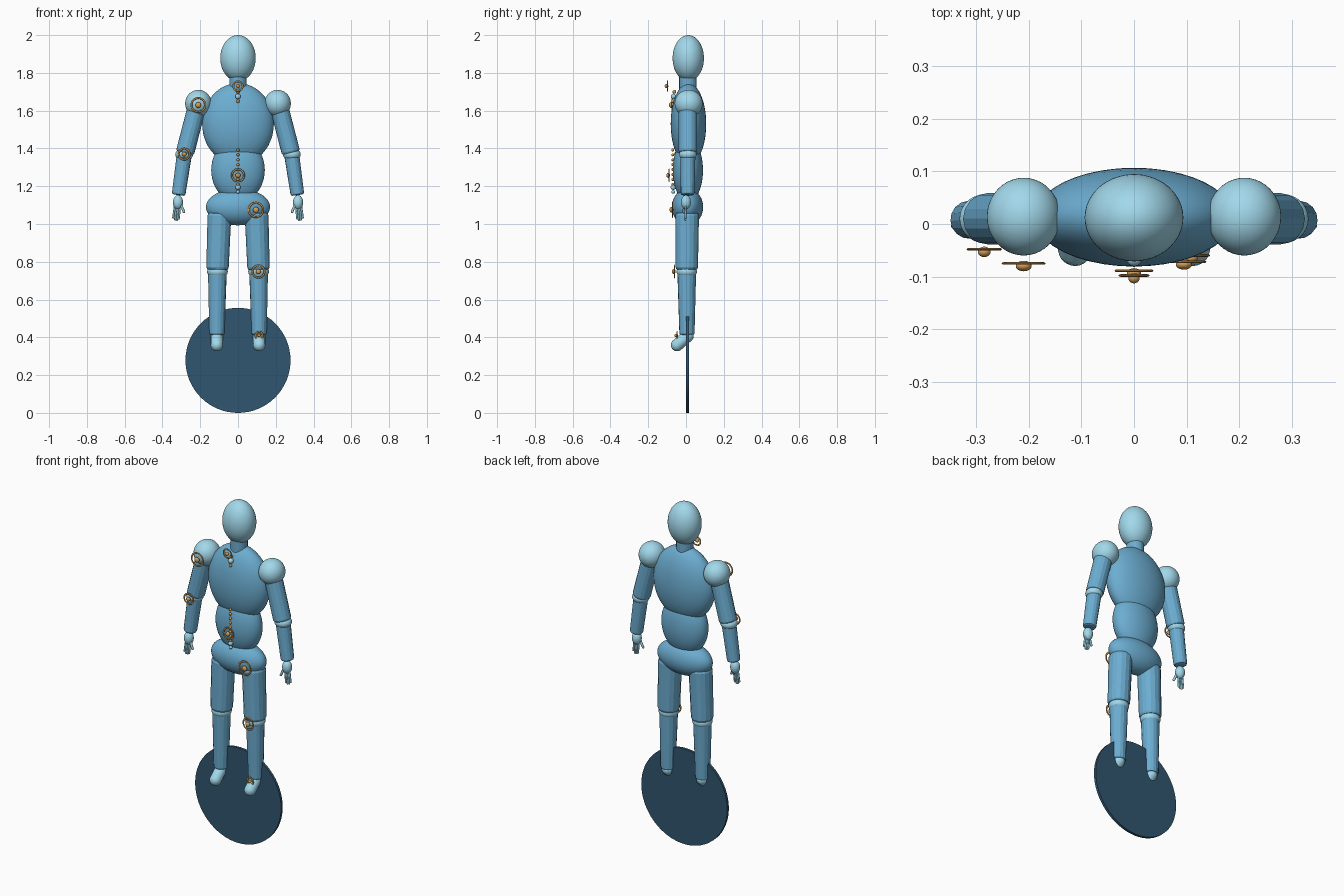
import bpy, bmesh, math
from mathutils import Vector, Matrix

if "Cube" in bpy.data.objects:
    bpy.data.objects.remove(bpy.data.objects["Cube"])


def material(name, rgb):
    m = bpy.data.materials.new(name)
    m.diffuse_color = (*rgb, 1)
    m.use_nodes = True
    m.node_tree.nodes["Principled BSDF"].inputs["Base Color"].default_value = m.diffuse_color
    return m


LIGHT = material("pale_blue", (0.36, 0.69, 0.83))
BLUE = material("mid_blue", (0.15, 0.42, 0.64))
DARK = material("dark_blue", (0.03, 0.09, 0.16))
GOLD = material("gold", (0.65, 0.34, 0.09))


def finish(name, bm, mat, smooth=False):
    mesh = bpy.data.meshes.new(name)
    for f in bm.faces:
        f.smooth = smooth
    bm.to_mesh(mesh)
    bm.free()
    mesh.materials.append(mat)
    ob = bpy.data.objects.new(name, mesh)
    bpy.context.collection.objects.link(ob)
    return ob


def ball(name, loc, size, mat, sub=4):
    bm = bmesh.new()
    bmesh.ops.create_icosphere(bm, subdivisions=sub, radius=1,
                               matrix=Matrix.Translation(loc) @ Matrix.Diagonal((*size, 1)))
    return finish(name, bm, mat, True)


def rod(name, a, b, ra, rb, mat, sides=16, bevel=0.0):
    """Tapered cylinder from a to b, with chamfered rims."""
    a, b = Vector(a), Vector(b)
    d = b - a
    bm = bmesh.new()
    bmesh.ops.create_cone(bm, cap_ends=True, segments=sides, radius1=ra, radius2=rb, depth=d.length)
    if bevel:
        rims = [e for e in bm.edges if any(len(f.verts) > 4 for f in e.link_faces)]
        bmesh.ops.bevel(bm, geom=rims, offset=bevel, segments=2, profile=0.5, affect='EDGES')
    q = d.to_track_quat('Z', 'Y').to_matrix().to_4x4()
    bm.transform(Matrix.Translation((a + b) / 2) @ q)
    return finish(name, bm, mat)


def capsule(name, a, b, r, mat, segs=12):
    """Rod with rounded ends, made by stretching a sphere."""
    a, b = Vector(a), Vector(b)
    d = b - a
    bm = bmesh.new()
    bmesh.ops.create_uvsphere(bm, u_segments=segs, v_segments=9, radius=r)
    for v in bm.verts:
        v.co.z += math.copysign(d.length / 2, v.co.z)
    q = d.to_track_quat('Z', 'Y').to_matrix().to_4x4()
    bm.transform(Matrix.Translation((a + b) / 2) @ q)
    return finish(name, bm, mat, True)


def marker(name, x, y, z, r):
    """Thin ring facing the front with a domed stud in the middle."""
    bpy.ops.mesh.primitive_torus_add(major_radius=r - 0.005, minor_radius=0.005, major_segments=32,
                                     minor_segments=8, location=(x, y, z), rotation=(math.pi / 2, 0, 0))
    ring = bpy.context.object
    ring.name = name + "_ring"
    ring.scale.z = 0.5
    ring.data.materials.append(GOLD)
    bpy.ops.object.shade_smooth_by_angle()
    k = r * 0.36
    ball(name + "_stud", (x, y - 0.005, z), (k, 0.010, k), GOLD, 3)


# Head, neck and torso
ball("head", (0, 0.012, 1.878), (0.094, 0.083, 0.122), LIGHT)
rod("neck", (0, 0.01, 1.69), (0, 0.01, 1.785), 0.046, 0.046, BLUE, 20, 0.008)
ball("chest", (0, 0.013, 1.53), (0.19, 0.094, 0.216), BLUE)
ball("abdomen", (0, 0.01, 1.285), (0.142, 0.08, 0.17), BLUE)
ball("pelvis", (0, 0.008, 1.09), (0.17, 0.083, 0.097), BLUE)

for s, side in ((-1, "right"), (1, "left")):
    # Arm
    ball(side + "_shoulder", (s * 0.21, 0.014, 1.638), (0.07, 0.074, 0.072), LIGHT)
    rod(side + "_upper_arm", (s * 0.215, 0.01, 1.63), (s * 0.281, 0.01, 1.375),
        0.049, 0.049, BLUE, 16, 0.012)
    ball(side + "_elbow", (s * 0.285, 0.01, 1.368), (0.047, 0.046, 0.033), LIGHT)
    rod(side + "_forearm", (s * 0.283, 0.01, 1.375), (s * 0.315, 0.008, 1.153),
        0.040, 0.036, BLUE, 16, 0.010)

    # Hand
    ball(side + "_palm", (s * 0.318, 0.0, 1.115), (0.027, 0.026, 0.038), LIGHT, 3)
    for i, tip in enumerate((1.028, 1.022, 1.023, 1.034)):
        x = 0.307 + i * 0.009
        capsule(f"{side}_finger_{i + 1}", (s * x, -0.002, 1.10),
                (s * (x + 0.006 + i * 0.001), -0.004, tip), 0.0055, LIGHT, 8)
    capsule(side + "_thumb", (s * 0.303, -0.008, 1.105), (s * 0.286, -0.012, 1.064), 0.007, LIGHT, 8)

    # Leg
    rod(side + "_thigh", (s * 0.098, 0.006, 1.06), (s * 0.109, 0.004, 0.755),
        0.064, 0.060, BLUE, 16, 0.016)
    ball(side + "_knee", (s * 0.109, 0.004, 0.748), (0.055, 0.054, 0.038), LIGHT)
    rod(side + "_shin", (s * 0.109, 0.004, 0.755), (s * 0.112, 0.005, 0.412),
        0.050, 0.040, BLUE, 16, 0.010)
    capsule(side + "_foot", (s * 0.112, 0.008, 0.407), (s * 0.112, -0.047, 0.359), 0.033, LIGHT, 16)

# Upright disc behind the shins
rod("disc", (0, 0.001, 0.278), (0, 0.016, 0.278), 0.278, 0.278, DARK, 64)

# Joint markers
for name, x, y, z, r in (
        ("neck_marker", 0, -0.098, 1.73, 0.030),
        ("waist_marker", 0, -0.089, 1.258, 0.037),
        ("shoulder_marker", -0.21, -0.075, 1.63, 0.042),
        ("elbow_marker", -0.285, -0.048, 1.37, 0.034),
        ("hip_marker", 0.095, -0.072, 1.075, 0.043),
        ("knee_marker", 0.108, -0.060, 0.748, 0.037),
        ("ankle_marker", 0.112, -0.047, 0.41, 0.024)):
    marker(name, x, y, z, r)

# Bead trails down the front centre line
for i in range(8):
    z = 1.392 - i * 0.026
    ball(f"waist_bead_{i + 1}", (0, -0.07, z), (0.008,) * 3, GOLD, 2)
for i, (z, r) in enumerate(((1.194, 0.014), (1.17, 0.010))):
    ball(f"lower_bead_{i + 1}", (0, -0.068, z), (r,) * 3, LIGHT, 2)
for i, (z, y, r) in enumerate(((1.70, -0.062, 0.010), (1.675, -0.066, 0.015), (1.65, -0.070, 0.009))):
    ball(f"neck_bead_{i + 1}", (0, y, z), (r,) * 3, LIGHT if i == 1 else GOLD, 2)
